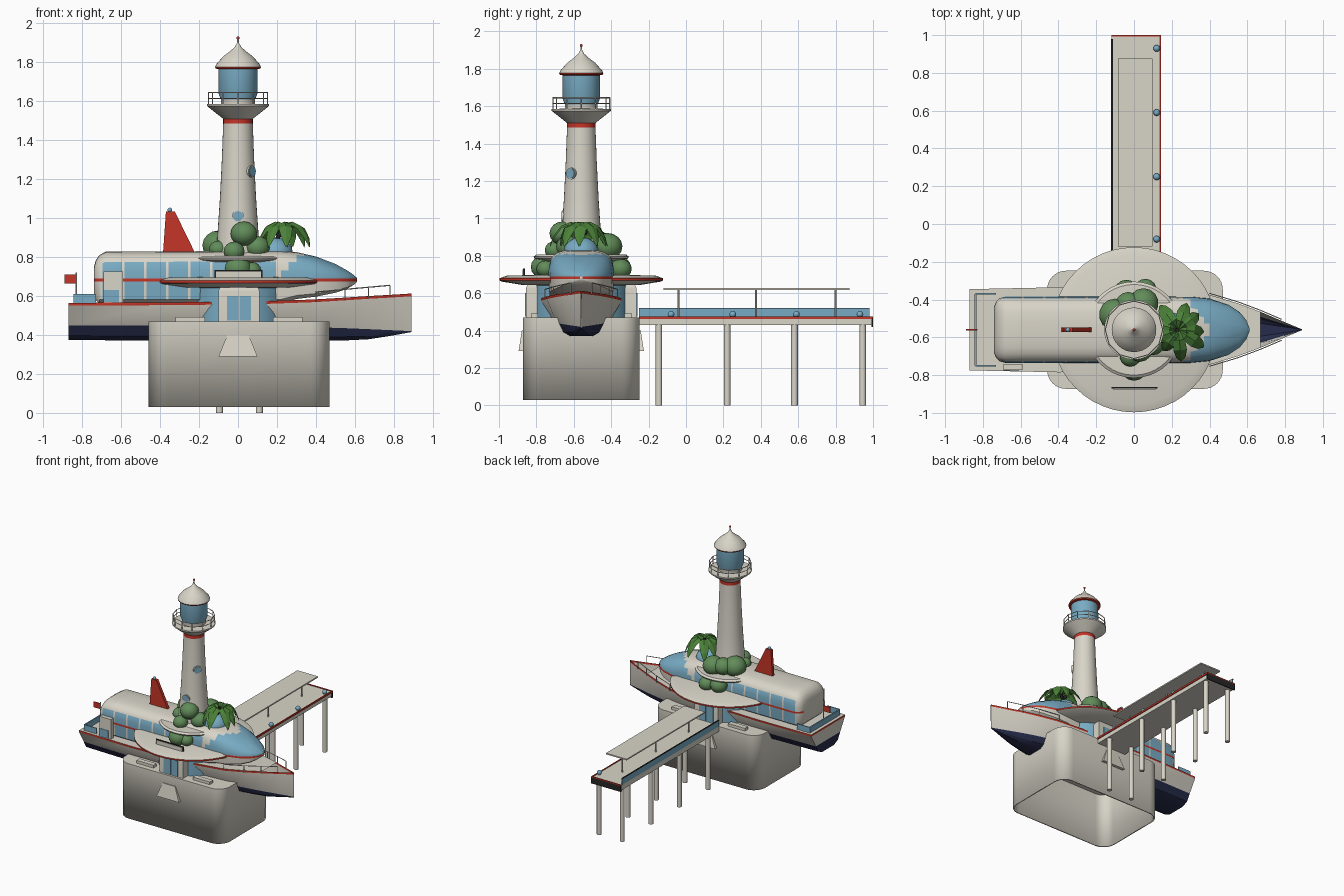
import bpy, bmesh, math, random
from mathutils import Vector, Matrix

if "Cube" in bpy.data.objects:
    bpy.data.objects.remove(bpy.data.objects["Cube"])
random.seed(4)
CY = -0.56  # centre line of the building

def material(name, *rgb):
    m = bpy.data.materials.new(name)
    m.use_nodes = True
    m.diffuse_color = (*rgb, 1)
    m.node_tree.nodes["Principled BSDF"].inputs["Base Color"].default_value = (*rgb, 1)
    return m

MATS = [material("warm white", .69, .66, .58), material("red", .56, .035, .02),
        material("glass blue", .19, .41, .55), material("navy", .02, .025, .07),
        material("bush green", .12, .26, .10), material("palm green", .07, .22, .04),
        material("black", .02, .02, .02)]
WHITE, RED, BLUE, NAVY, BUSH, PALM, BLACK = range(7)

def finish(name, bm, mat=None, smooth=None):
    """Turn a bmesh into an object; mat=None keeps per-face materials."""
    bmesh.ops.recalc_face_normals(bm, faces=bm.faces[:])
    me = bpy.data.meshes.new(name)
    if mat is None:
        for m in MATS:
            me.materials.append(m)
    else:
        me.materials.append(MATS[mat])
    bm.to_mesh(me)
    bm.free()
    ob = bpy.data.objects.new(name, me)
    bpy.context.collection.objects.link(ob)
    if smooth:
        bpy.ops.object.select_all(action='DESELECT')
        ob.select_set(True)
        bpy.context.view_layer.objects.active = ob
        bpy.ops.object.shade_smooth_by_angle(angle=math.radians(smooth))
    return ob

def box(name, x0, x1, y0, y1, z0, z1, mat):
    bm = bmesh.new()
    bmesh.ops.create_cube(bm, size=1, matrix=Matrix.Translation(((x0+x1)/2, (y0+y1)/2, (z0+z1)/2))
                          @ Matrix.Diagonal((x1-x0, y1-y0, z1-z0, 1)))
    return finish(name, bm, mat)

def rods(name, segments, r, mat, sides=6):
    bm = bmesh.new()
    for a, b in segments:
        a, b = Vector(a), Vector(b)
        rot = (b-a).to_track_quat('Z', 'Y').to_matrix().to_4x4()
        bmesh.ops.create_cone(bm, cap_ends=True, segments=sides, radius1=r, radius2=r,
                              depth=(b-a).length, matrix=Matrix.Translation((a+b)/2) @ rot)
    return finish(name, bm, mat, 40)

def balls(name, spots, mat, squash=1):
    bm = bmesh.new()
    for x, y, z, r in spots:
        bmesh.ops.create_uvsphere(bm, u_segments=14, v_segments=8, radius=r,
                                  matrix=Matrix.Translation((x, y, z)) @ Matrix.Diagonal((1, 1, squash, 1)))
    return finish(name, bm, mat, 60)

def loft(rings, paint, closed=True):
    """Skin a list of rings; paint(ring, column) returns a material or None for a gap."""
    bm = bmesh.new()
    vs = [[bm.verts.new(p) for p in ring] for ring in rings]
    n = len(rings[0])
    for i in range(len(vs)-1):
        for j in range(n if closed else n-1):
            m = paint(i, j)
            if m is not None:
                k = (j+1) % n
                bm.faces.new((vs[i][j], vs[i][k], vs[i+1][k], vs[i+1][j])).material_index = m
    return bm, vs

def lathe(name, profile, segs=32, smooth=35):
    """Profile points are (radius, z, material of the band above)."""
    rings = [[(r*math.cos(2*math.pi*k/segs), CY+r*math.sin(2*math.pi*k/segs), z) for k in range(segs)]
             for r, z, _ in profile]
    bm, _ = loft(rings, lambda i, j: profile[i][2])
    bmesh.ops.remove_doubles(bm, verts=bm.verts[:], dist=1e-4)
    return finish(name, bm, None, smooth)

# Hollow base with rounded corners
bm = bmesh.new()
bmesh.ops.create_cube(bm, size=1, matrix=Matrix.Translation((0.005, CY, .25)) @ Matrix.Diagonal((.93, .625, .44, 1)))
upright = [e for e in bm.edges if abs(e.verts[0].co.z-e.verts[1].co.z) > .1]
bmesh.ops.bevel(bm, geom=upright, offset=.1, segments=8, affect='EDGES', profile=.5)
bmesh.ops.delete(bm, geom=[f for f in bm.faces if f.calc_center_median().z < .04], context='FACES_ONLY')
base = finish("base", bm, WHITE, 30)
base.modifiers.new("wall", 'SOLIDIFY').thickness = .012

# Entrance blocks, doors and ramps on both sides
for tag, s in (("front", -1), ("back", 1)):
    bm = bmesh.new()
    bmesh.ops.create_cube(bm, size=1, matrix=Matrix.Translation((.005, CY+s*.2, .555)) @ Matrix.Diagonal((.21, .19, .19, 1)))
    top = [e for e in bm.edges if e.calc_length() > .185 and e.verts[0].co.z > .6 and e.verts[1].co.z > .6]
    bmesh.ops.bevel(bm, geom=top, offset=.025, segments=4, affect='EDGES', profile=.5)
    finish(tag + "_entrance", bm, WHITE, 35)
    for x in (-.057, .007):
        box(tag + "_door", x, x+.06, CY+s*.298-.003, CY+s*.298+.003, .475, .6, BLUE)
    rings = [[(-w, CY+s*.31, z), (w, CY+s*.31, z), (w, CY+s*(.31+d), z), (-w, CY+s*(.31+d), z)]
             for w, d, z in ((.1, .025, .29), (.055, .008, .4))]
    bm, vs = loft(rings, lambda i, j: WHITE)
    for v in vs:
        bm.faces.new(v)
    finish(tag + "_wedge", bm, WHITE)
    for x in (-.32, .18):
        box(tag + "_bench", x, x+.15, CY+s*.25-.02, CY+s*.25+.02, .47, .492, WHITE)
lathe("glass_drum", [(.26, .46, BLUE), (.26, .65, BLUE)])

# Ship hull: x, half width, deck height, waterline, keel
STATIONS = [(-.87, .215, .565, .45, .375), (-.4, .225, .567, .448, .37), (.1, .22, .572, .445, .37),
            (.4, .185, .583, .44, .37), (.55, .14, .592, .435, .372), (.67, .095, .6, .43, .378),
            (.78, .048, .606, .425, .395), (.89, .002, .613, .42, .415)]
rings = []
for x, w, zt, zw, zk in STATIONS:
    half = [(w, zt), (w, zt-.014), (w*.72, zw), (w*.58, zk*.7+zw*.3), (w*.36, zk)]
    rings.append([(x, CY+y, z) for y, z in half] + [(x, CY-y, z) for y, z in reversed(half)])

def hull_paint(i, j):
    if j == 9:  # deck stops short of the open bow
        return WHITE if STATIONS[i][0] < .66 else None
    return (RED, WHITE, NAVY, NAVY, NAVY, NAVY, NAVY, WHITE, RED)[j]
bm, vs = loft(rings, hull_paint)
for a, b, m in ((0, 1, RED), (1, 2, WHITE), (2, 3, NAVY), (3, 4, NAVY)):  # transom
    bm.faces.new((vs[0][a], vs[0][b], vs[0][9-b], vs[0][9-a])).material_index = m
finish("ship_hull", bm, None, 30)
bow = [s for s in STATIONS if .3 < s[0] < .85]
for tag, s in (("left", 1), ("right", -1)):
    top = [(x, CY+s*(w+.008), .585+.09*x) for x, w, *_ in bow]
    posts = [((p[0], p[1], b[2]-.01), p) for p, b in zip(top, bow)]
    rods(tag + "_bow_rail", list(zip(top, top[1:])) + posts, .003, WHITE)
    box(tag + "_stern_glass", -.84, -.73, CY+s*.19-.004, CY+s*.19+.004, .56, .61, BLUE)
box("stern_glass", -.845, -.835, CY-.19, CY+.19, .56, .61, BLUE)
box("boarding_gate", -.69, -.59, -.772, -.74, .565, .725, WHITE)
box("boarding_gate_glass", -.69, -.61, -.776, -.772, .57, .63, BLUE)
rods("flag_pole", [((-.83, CY, .56), (-.83, CY, .72))], .004, WHITE)
box("flag", -.89, -.83, CY-.003, CY+.003, .665, .71, RED)

# Streamlined cabin with window bands: x, half width, bottom, top
KEYS = [(-.74, .125, .6, .75), (-.73, .15, .58, .785), (-.712, .167, .56, .81), (-.68, .175, .56, .828),
        (.22, .175, .56, .832), (.3, .175, .585, .826), (.4, .165, .597, .803), (.5, .133, .617, .765),
        (.56, .093, .637, .732), (.595, .05, .658, .708), (.612, .006, .674, .692)]
def key_at(x):
    for a, b in zip(KEYS, KEYS[1:]):
        if a[0] <= x <= b[0]:
            t = (x-a[0]) / (b[0]-a[0])
            return [p+(q-p)*t for p, q in zip(a, b)]
PANE, STEP, FIRST = .1, .113, -.695
panes = [FIRST+STEP*i for i in range(8)]
xs = sorted({k[0] for k in KEYS} | set(panes) | {p+PANE for p in panes} | {.26, .34, .37, .45, .53})
rings = []
for x in xs:
    _, w, zb, zt = key_at(x)
    expo = 3.6 if x < .2 else max(2.0, 3.6-(x-.2)*5)
    lo, hi = .675, .689
    half = [(w*.8, zb), (w*.97, zb+(lo-zb)*.2), (w, lo), (w, hi)]
    for t in (.3, .62, .78, .9, .97):
        half.append((w*(1-t**expo)**(1/expo), hi+(zt-hi)*t))
    half.append((w*.2, zt))
    rings.append([(x, CY+y, z) for y, z in half] + [(x, CY-y, z) for y, z in reversed(half)])
N = len(rings[0])
def cabin_paint(i, j):
    x = (xs[i]+xs[i+1]) / 2
    band = min(j, N-2-j)
    if band == 2:
        return RED
    if x > .22 and band > 2 and x > .23+.028*max(0, band-3):
        return BLUE
    in_pane = any(p < x < p+PANE for p in panes)
    return BLUE if in_pane and band in (1, 3, 4) else WHITE
bm, vs = loft(rings, cabin_paint)
bm.faces.new(vs[0])
bm.faces.new(vs[-1])
finish("cabin", bm, None, 40)
bm = bmesh.new()
fin = [bm.verts.new((x, CY-.012, z)) for x, z in ((-.385, .82), (-.22, .82), (-.325, 1.035), (-.37, 1.035))]
face = bm.faces.new(fin)
out = bmesh.ops.extrude_face_region(bm, geom=[face])
bmesh.ops.translate(bm, vec=(0, .024, 0), verts=[g for g in out["geom"] if isinstance(g, bmesh.types.BMVert)])
finish("tail_fin", bm, RED)
balls("fin_lamp", [(-.35, CY, 1.042, .012)], BLUE)

# Round roof discs
lathe("canopy_disc", [(.2, .64, WHITE), (.32, .645, WHITE), (.425, .662, WHITE), (.437, .668, RED),
                      (.437, .68, WHITE), (.395, .695, WHITE), (0, .7, WHITE)], 48)
lathe("upper_disc", [(0, .77, WHITE), (.2, .775, WHITE), (.25, .785, WHITE), (.255, .795, WHITE),
                     (.24, .806, WHITE), (0, .81, WHITE)], 40)
box("sign_frame", -.12, .125, -.872, -.862, .69, .733, BLACK)
box("sign_board", -.112, .117, -.875, -.871, .694, .727, WHITE)

# Lighthouse tower, gallery, lantern and roof
lathe("tower", [(.13, .75, WHITE), (.108, .88, WHITE), (.093, 1.1, WHITE), (.083, 1.3, WHITE),
                (.076, 1.485, RED), (.076, 1.51, WHITE), (.08, 1.513, WHITE), (.158, 1.575, WHITE),
                (.158, 1.585, WHITE), (.088, 1.587, WHITE), (.088, 1.61, BLUE), (.1, 1.64, BLUE),
                (.1, 1.765, RED), (.115, 1.768, RED), (.118, 1.776, WHITE), (.112, 1.79, WHITE),
                (.075, 1.832, WHITE), (.04, 1.858, WHITE), (.016, 1.88, WHITE), (.005, 1.9, WHITE),
                (.003, 1.925, WHITE), (0, 1.925, WHITE)])
balls("roof_finial", [(0, CY, 1.925, .008)], RED)
ring = [(.152*math.cos(k*math.pi/6), CY+.152*math.sin(k*math.pi/6)) for k in range(12)]
rail = [((*p, 1.58), (*p, 1.645)) for p in ring]
rail += [((*a, z), (*b, z)) for z in (1.615, 1.645) for a, b in zip(ring, ring[1:]+ring[:1])]
rods("gallery_rail", rail, .003, WHITE)
for angle, r, z in ((-90, .096, 1.01), (-38, .086, 1.24)):
    d = Vector((math.cos(math.radians(angle)), math.sin(math.radians(angle)), 0))
    c = Vector((0, CY, z))
    rods("porthole_frame", [(c+d*r*.8, c+d*(r+.006))], .031, WHITE, 16)
    rods("porthole_glass", [(c+d*r*.8, c+d*(r+.009))], .026, BLUE, 16)

# Roof garden: bushes, glass dome and palm
balls("bushes", [(-.1, -.48, .86, .085), (.05, -.42, .85, .08), (-.03, -.43, .86, .07), (.03, -.66, .92, .07),
                 (-.02, -.7, .83, .055), (.1, -.63, .85, .065), (-.1, -.6, .84, .05), (.0, -.76, .74, .07),
                 (.07, -.75, .73, .05), (-.04, -.36, .74, .065), (.06, -.35, .73, .06)], BUSH, .9)
balls("glass_dome", [(.19, CY, .82, .095)], BLUE, .85)
rods("palm_trunk", [((.18, CY, .83), (.23, CY, .965))], .012, BLACK)
balls("coconuts", [(.18, CY-.02, .92, .014), (.2, CY+.02, .925, .014)], BLACK)
bm = bmesh.new()
for k in range(9):
    ang = k*math.tau/9 + random.uniform(-.15, .15)
    size = random.uniform(.85, 1.1)
    out, side = Vector((math.cos(ang), math.sin(ang), 0)), Vector((-math.sin(ang), math.cos(ang), 0))
    rows = []
    for r, z, w in ((0, .95, .008), (.05, .982, .03), (.1, .96, .036), (.135, .91, .025), (.155, .86, .003)):
        mid = Vector((.235, CY, z)) + out*r*size
        rows.append([bm.verts.new(mid+side*s*w-Vector((0, 0, abs(s)*.012))) for s in (-1, 0, 1)])
    for a, b in zip(rows, rows[1:]):
        for j in (0, 1):
            bm.faces.new((a[j], a[j+1], b[j+1], b[j]))
finish("palm_leaves", bm, PALM)

# Pier with legs, lamps, glass side and canopy
box("pier_deck", -.12, .135, -.25, .995, .43, .47, WHITE)
box("pier_red_edge", .135, .142, -.25, .995, .462, .476, RED)
box("pier_end_edge", -.12, .142, .992, 1.0, .42, .468, BLACK)
box("pier_end_stripe", -.12, .142, .992, 1.0, .468, .476, RED)
box("pier_glass_side", -.12, -.112, -.25, .98, .47, .517, BLUE)
box("pier_glass_cap", -.122, -.112, -.25, .98, .517, .522, BLACK)
rods("pier_legs", [((x, y, 0), (x, y, .44)) for x in (-.095, .11) for y in (-.145, .22, .58, .945)], .018, WHITE, 12)
lamps = (-.08, .25, .59, .93)
rods("lamp_posts", [((.12, y, .46), (.12, y, .482)) for y in lamps], .012, WHITE, 8)
balls("lamps", [(.12, y, .487, .018) for y in lamps], BLUE)
box("pier_canopy", -.085, .098, -.12, .875, .617, .627, WHITE)
rods("canopy_posts", [((.005, y, .47), (.005, y, .62)) for y in (-.04, .375, .8)], .005, WHITE, 8)
